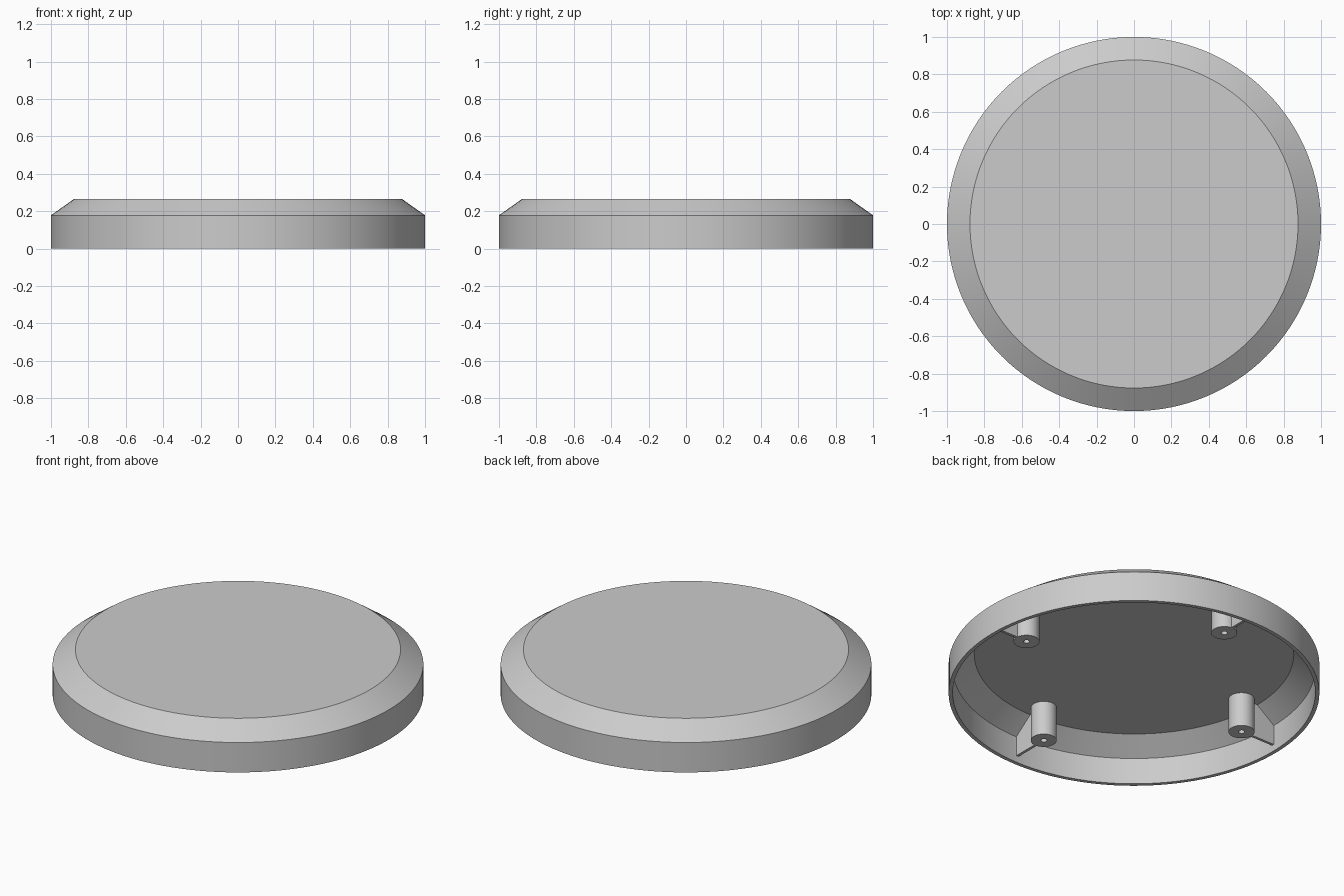
import bpy, bmesh, math
from mathutils import Matrix, Vector

cube = bpy.data.objects.get("Cube")
if cube:
    bpy.data.objects.remove(cube)

grey = bpy.data.materials.new("plain grey")
grey.use_nodes = True
GREY = (0.6, 0.6, 0.6, 1)
grey.diffuse_color = GREY
grey.node_tree.nodes["Principled BSDF"].inputs["Base Color"].default_value = GREY


def finish(name, bm):
    """Turn a bmesh into a named object with sharp-edged smooth shading."""
    bmesh.ops.remove_doubles(bm, verts=bm.verts, dist=1e-5)
    bmesh.ops.recalc_face_normals(bm, faces=bm.faces)
    mesh = bpy.data.meshes.new(name)
    bm.to_mesh(mesh)
    bm.free()
    mesh.materials.append(grey)
    obj = bpy.data.objects.new(name, mesh)
    bpy.context.collection.objects.link(obj)
    bpy.ops.object.select_all(action='DESELECT')
    obj.select_set(True)
    bpy.context.view_layer.objects.active = obj
    bpy.ops.object.shade_smooth_by_angle(angle=math.radians(20))
    return obj


def lathe(name, profile, steps):
    """Spin a list of (radius, height) points about the z axis."""
    bm = bmesh.new()
    verts = [bm.verts.new((r, 0, z)) for r, z in profile]
    edges = [bm.edges.new(pair) for pair in zip(verts, verts[1:])]
    bmesh.ops.spin(bm, geom=verts + edges, cent=(0, 0, 0), axis=(0, 0, 1),
                   angle=math.tau, steps=steps)
    return finish(name, bm)


def plate(name, outline, thickness):
    """Extrude an x-z outline along y, centred on y = 0."""
    bm = bmesh.new()
    face = bm.faces.new([bm.verts.new((x, -thickness / 2, z)) for x, z in outline])
    new = bmesh.ops.extrude_face_region(bm, geom=[face])["geom"]
    moved = [v for v in new if isinstance(v, bmesh.types.BMVert)]
    bmesh.ops.translate(bm, verts=moved, vec=(0, thickness, 0))
    return finish(name, bm)


# Hollow lid: flat top, sloped shoulder, straight wall, open underneath
WALL, TOP, SHOULDER, FOOT = 0.022, 0.265, 0.178, 0.04
CEILING = TOP - WALL
lathe("lid_shell", [(0, TOP), (0.877, TOP), (1, SHOULDER), (1, 0), (1 - WALL, 0),
                    (1 - WALL, 0.157), (0.862, CEILING), (0, CEILING)], 128)

# Four screw posts on the axes, each braced to the wall by a thin rib
POST_AT, POST_R, HOLE_R = 0.757, 0.07, 0.017
for i, side in enumerate(("left", "back", "right", "front")):
    turn = Matrix.Rotation(i * math.pi / 2, 4, 'Z')
    post = lathe(side + "_screw_post",
                 [(POST_R, CEILING + 0.005), (POST_R, FOOT), (HOLE_R, FOOT),
                  (HOLE_R, 0.22), (0, 0.22)], 32)
    post.matrix_world = turn @ Matrix.Translation(Vector((POST_AT, 0, 0)))
    rib = plate(side + "_rib",
                [(POST_AT + 0.06, FOOT), (0.985, FOOT), (0.985, 0.16),
                 (0.867, CEILING + 0.005), (POST_AT + 0.06, CEILING + 0.005)], 0.016)
    rib.matrix_world = turn
